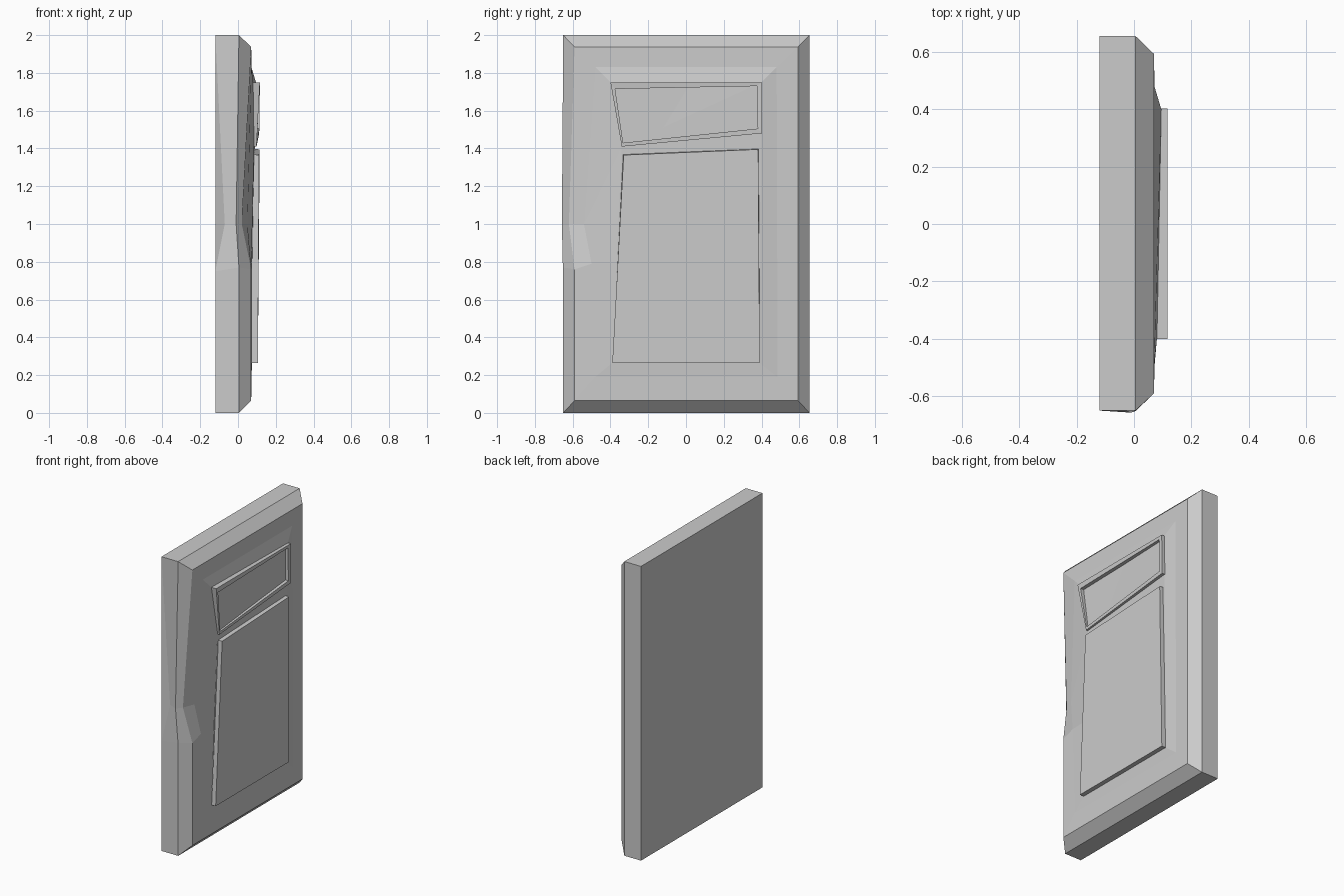
import bpy, bmesh

if "Cube" in bpy.data.objects:
    bpy.data.objects.remove(bpy.data.objects["Cube"])


def loft(name, loops):
    """Join successive outlines of equal length with quads and cap both ends."""
    bm = bmesh.new()
    rings = [[bm.verts.new(p) for p in loop] for loop in loops]
    for a, b in zip(rings, rings[1:]):
        for i in range(len(a)):
            j = (i + 1) % len(a)
            bm.faces.new((a[i], a[j], b[j], b[i]))
    caps = [bm.faces.new(rings[0]), bm.faces.new(rings[-1])]
    bmesh.ops.triangulate(bm, faces=caps)
    bmesh.ops.recalc_face_normals(bm, faces=bm.faces[:])
    mesh = bpy.data.meshes.new(name)
    bm.to_mesh(mesh)
    bm.free()
    obj = bpy.data.objects.new(name, mesh)
    bpy.context.collection.objects.link(obj)
    return obj


def outline(x, points):
    """Outline in the y-z plane; a third value overrides the depth x."""
    return [(p[2] if len(p) > 2 else x, p[0], p[1]) for p in points]


# Thick slab with a worn left edge, bevelled rim and a slightly swollen face
loft("door_slab", [
    outline(-0.12, [(-.65, 0), (-.65, .75), (-.63, 1, -.07),
                    (-.65, 2), (.655, 2), (.655, 0)]),
    outline(0.005, [(-.65, 0), (-.652, .77), (-.657, 1, -.01),
                    (-.65, 2), (.655, 2), (.655, 0)]),
    outline(0.07, [(-.59, .065), (-.59, .76), (-.62, 1, .02),
                   (-.59, 1.937), (.592, 1.937), (.592, .065)]),
    outline(0.071, [(-.48, .19), (-.5, .79), (-.54, 1, .05),
                    (-.48, 1.83), (.48, 1.83), (.485, .19)]),
    outline(0.075, [(-.39, .265), (-.365, .79), (-.34, 1.41, .085),
                    (-.4, 1.75, .08), (.4, 1.75, .095), (.39, .265)]),
])

# Raised lower panel, tapering towards the top
panel = [(-.39, .265), (-.335, 1.37), (.385, 1.40), (.39, .265)]
loft("lower_panel", [
    outline(0.06, panel),
    outline(0.105, [(-.39, .265), (-.33, 1.365, .112),
                    (.382, 1.395, .115), (.39, .265)]),
])

# Crooked upper frame around a shallow recess
frame = [(-.34, 1.41, .098), (-.4, 1.75), (.402, 1.75), (.402, 1.48, .112)]
opening = [(-.333, 1.43), (-.375, 1.715), (.375, 1.73), (.38, 1.505)]
loft("upper_frame", [
    [(0.06, p[0], p[1]) for p in frame],
    outline(0.116, frame),
    outline(0.113, [opening[0] + (.1,)] + opening[1:]),
    outline(0.088, opening),
])
